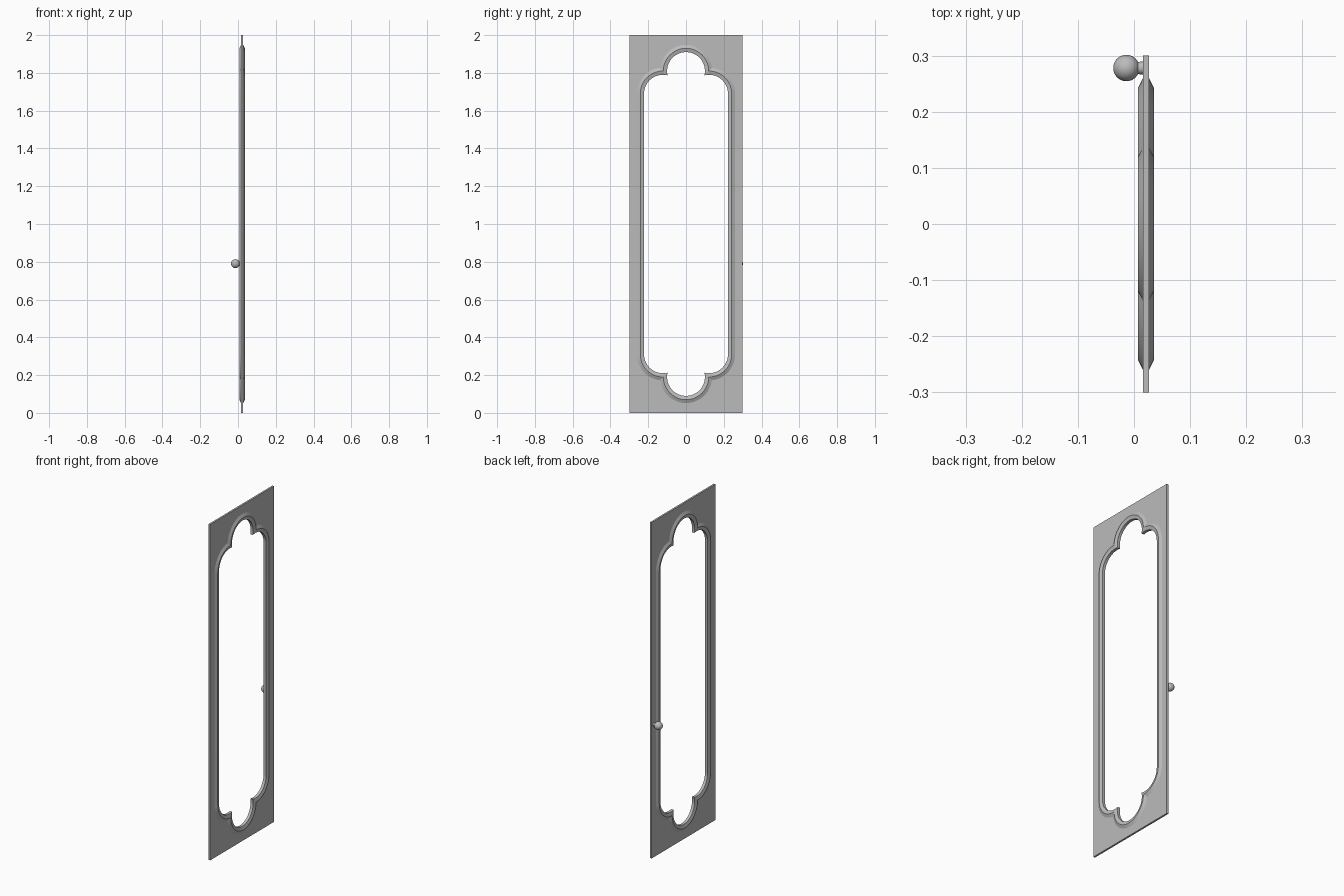
import bpy, bmesh
from math import sin, cos, pi, sqrt, atan2, radians
from mathutils import Matrix

if "Cube" in bpy.data.objects:
    bpy.data.objects.remove(bpy.data.objects["Cube"])

grey = bpy.data.materials.new("plain grey")
grey.use_nodes = True
colour = (0.5, 0.5, 0.5, 1)
grey.diffuse_color = colour
grey.node_tree.nodes["Principled BSDF"].inputs["Base Color"].default_value = colour

PANEL_X, HALF_H, HALF_W = 0.0215, 1.0, 0.3
PANEL_HALF = 0.0055
LOBE_Z, CORNER_Y, CORNER_Z, RADIUS = 0.81, 0.122, 0.69, 0.1


def finish(name, bm, location, mirror=False):
    bmesh.ops.recalc_face_normals(bm, faces=bm.faces)
    mesh = bpy.data.meshes.new(name)
    bm.to_mesh(mesh)
    bm.free()
    mesh.materials.append(grey)
    ob = bpy.data.objects.new(name, mesh)
    ob.location = location
    bpy.context.collection.objects.link(ob)
    if mirror:
        mod = ob.modifiers.new("Mirror", "MIRROR")
        mod.use_axis = (False, True, True)
    bpy.ops.object.select_all(action="DESELECT")
    ob.select_set(True)
    bpy.context.view_layer.objects.active = ob
    bpy.ops.object.shade_smooth_by_angle(angle=radians(30))
    return ob


def arc(cy, cz, r, a0, a1, n):
    return [(cy + r * cos(a0 + (a1 - a0) * i / n),
             cz + r * sin(a0 + (a1 - a0) * i / n)) for i in range(n + 1)]


def outline(d):
    """Quarter of the opening, grown outward by d: side, corner arc, top lobe."""
    r = RADIUS + d
    half = sqrt(CORNER_Y ** 2 + (LOBE_Z - CORNER_Z) ** 2) / 2
    h = sqrt(r * r - half * half) / (2 * half)
    y = CORNER_Y / 2 + (LOBE_Z - CORNER_Z) * h
    z = (LOBE_Z + CORNER_Z) / 2 + CORNER_Y * h
    corner = arc(CORNER_Y, CORNER_Z, r, 0, atan2(z - CORNER_Z, y - CORNER_Y), 14)
    lobe = arc(0, LOBE_Z, r, atan2(z - LOBE_Z, y), pi / 2, 16)
    return [(CORNER_Y + r, 0)] + corner + lobe[1:]


# Flat panel with the shaped opening, one quarter mirrored twice
bm = bmesh.new()
rim = [(0, HALF_H), (HALF_W, HALF_H), (HALF_W, 0)]
loop = outline(0.02) + rim
sides = [[bm.verts.new((x, y, z)) for y, z in loop] for x in (-PANEL_HALF, PANEL_HALF)]
for side in sides:
    bm.faces.new(side)
for i in (-3, -2):
    bm.faces.new((sides[0][i], sides[0][i + 1], sides[1][i + 1], sides[1][i]))
finish("panel", bm, (PANEL_X, 0, HALF_H), mirror=True)

# Raised moulding around the opening, swept on both faces of the panel
bm = bmesh.new()
half_section = [(0, 0.0085), (0.02, 0.0145), (0.039, 0.005)]
section = half_section + [(d, -x) for d, x in reversed(half_section)]
rings = [[bm.verts.new((x, y, z)) for y, z in outline(d)] for d, x in section]
for k, ring in enumerate(rings):
    after = rings[(k + 1) % len(rings)]
    for i in range(len(ring) - 1):
        bm.faces.new((ring[i], ring[i + 1], after[i + 1], after[i]))
finish("moulding", bm, (PANEL_X, 0, HALF_H), mirror=True)

# Round knob and its neck on one side
bm = bmesh.new()
bmesh.ops.create_uvsphere(bm, u_segments=32, v_segments=16, radius=0.0235)
finish("knob", bm, (-0.0135, 0.278, 0.79))

bm = bmesh.new()
bmesh.ops.create_cone(bm, cap_ends=True, segments=32, radius1=0.0105, radius2=0.0115,
                      depth=0.022, matrix=Matrix.Rotation(pi / 2, 4, "Y"))
finish("knob_neck", bm, (0.007, 0.278, 0.79))
